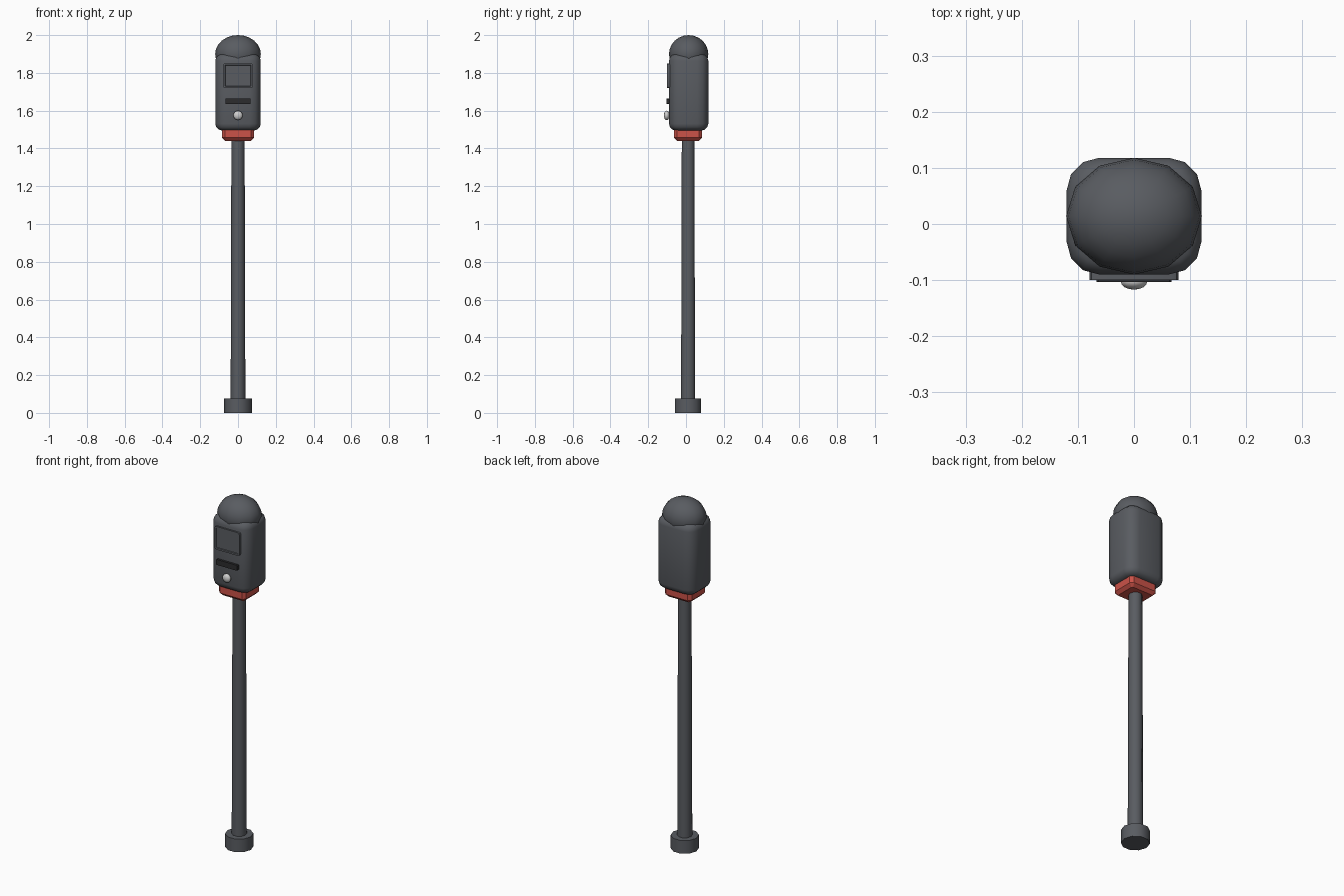
import bpy, bmesh, math
from mathutils import Matrix, Vector

cube = bpy.data.objects.get("Cube")
if cube:
    bpy.data.objects.remove(cube, do_unlink=True)


def material(name, rgb):
    m = bpy.data.materials.new(name)
    m.use_nodes = True
    color = (*rgb, 1.0)
    m.diffuse_color = color
    m.node_tree.nodes["Principled BSDF"].inputs["Base Color"].default_value = color
    return m


GREY = material("slate grey", (0.10, 0.107, 0.12))
DARK = material("near black", (0.025, 0.025, 0.027))
RED = material("signal red", (0.60, 0.085, 0.065))
SILVER = material("light silver", (0.62, 0.62, 0.62))
AXIS_Y = 0.011


def finish(name, bm, mat, angle=40):
    bmesh.ops.recalc_face_normals(bm, faces=bm.faces)
    mesh = bpy.data.meshes.new(name)
    bm.to_mesh(mesh)
    bm.free()
    mesh.materials.append(mat)
    ob = bpy.data.objects.new(name, mesh)
    bpy.context.collection.objects.link(ob)
    bpy.ops.object.select_all(action='DESELECT')
    ob.select_set(True)
    bpy.context.view_layer.objects.active = ob
    bpy.ops.object.shade_smooth_by_angle(angle=math.radians(angle))
    return ob


def box_mesh(lo, hi):
    lo, hi = Vector(lo), Vector(hi)
    bm = bmesh.new()
    bmesh.ops.create_cube(bm, size=1)
    bmesh.ops.scale(bm, vec=hi - lo, verts=bm.verts)
    bmesh.ops.translate(bm, vec=(lo + hi) / 2, verts=bm.verts)
    return bm


def bevel_edges(bm, axis, offset, segments):
    """Bevel only the edges that run along one axis."""
    edges = [e for e in bm.edges
             if abs((e.verts[0].co - e.verts[1].co).normalized()[axis]) > 0.9]
    bmesh.ops.bevel(bm, geom=edges, offset=offset, segments=segments,
                    profile=0.5, affect='EDGES')


def column(name, sides, r_low, r_high, z_low, z_high, mat):
    bm = bmesh.new()
    place = (Matrix.Translation((0, AXIS_Y, (z_low + z_high) / 2))
             @ Matrix.Rotation(math.pi / 2, 4, 'Z'))
    bmesh.ops.create_cone(bm, cap_ends=True, segments=sides, radius1=r_low,
                          radius2=r_high, depth=z_high - z_low, matrix=place)
    return finish(name, bm, mat)


# Post and foot
column("base_foot", 10, 0.073, 0.073, 0, 0.075, GREY)
column("pole", 10, 0.039, 0.035, 0.07, 1.46, GREY)

# Red collar with chamfered corners and a tapered underside
bm = box_mesh((-0.085, -0.064, 1.44), (0.085, 0.084, 1.51))
bevel_edges(bm, 2, 0.016, 1)
low = [e for e in bm.edges if all(v.co.z < 1.45 for v in e.verts)]
bmesh.ops.bevel(bm, geom=low, offset=0.017, segments=1, affect='EDGES')
finish("collar", bm, RED, 25)

# Rounded meter body
bm = box_mesh((-0.12, -0.09, 1.495), (0.12, 0.118, 1.90))
bevel_edges(bm, 2, 0.058, 3)
rims = [e for e in bm.edges if abs(e.verts[0].co.z - e.verts[1].co.z) < 0.01]
bmesh.ops.bevel(bm, geom=rims, offset=0.036, segments=3, profile=0.5,
                affect='EDGES')
finish("meter_body", bm, GREY, 60)

# Domed cap
bm = bmesh.new()
bmesh.ops.create_uvsphere(bm, u_segments=12, v_segments=12, radius=1)
bmesh.ops.scale(bm, vec=(0.121, 0.104, 0.10), verts=bm.verts)
bmesh.ops.translate(bm, vec=(0, 0.014, 1.90), verts=bm.verts)
finish("dome_cap", bm, GREY, 60)

# Display frame with a shallow recessed screen
bm = box_mesh((-0.079, -0.10, 1.719), (0.079, -0.085, 1.851))
bevel_edges(bm, 1, 0.012, 2)
front = [f for f in bm.faces if f.calc_center_median().y < -0.099]
bmesh.ops.inset_region(bm, faces=front, thickness=0.010)
bmesh.ops.inset_region(bm, faces=front, thickness=0.002, depth=-0.004)
finish("display_frame", bm, GREY, 30)

# Coin slot plate
bm = box_mesh((-0.067, -0.103, 1.634), (0.067, -0.085, 1.665))
bevel_edges(bm, 1, 0.004, 1)
finish("slot_plate", bm, DARK, 30)

# Round push button
bm = bmesh.new()
bmesh.ops.create_uvsphere(bm, u_segments=10, v_segments=8, radius=1)
bmesh.ops.rotate(bm, cent=(0, 0, 0), matrix=Matrix.Rotation(math.pi / 2, 3, 'X'),
                 verts=bm.verts)
bmesh.ops.scale(bm, vec=(0.025, 0.015, 0.025), verts=bm.verts)
bmesh.ops.translate(bm, vec=(0, -0.102, 1.575), verts=bm.verts)
finish("button", bm, SILVER, 60)
